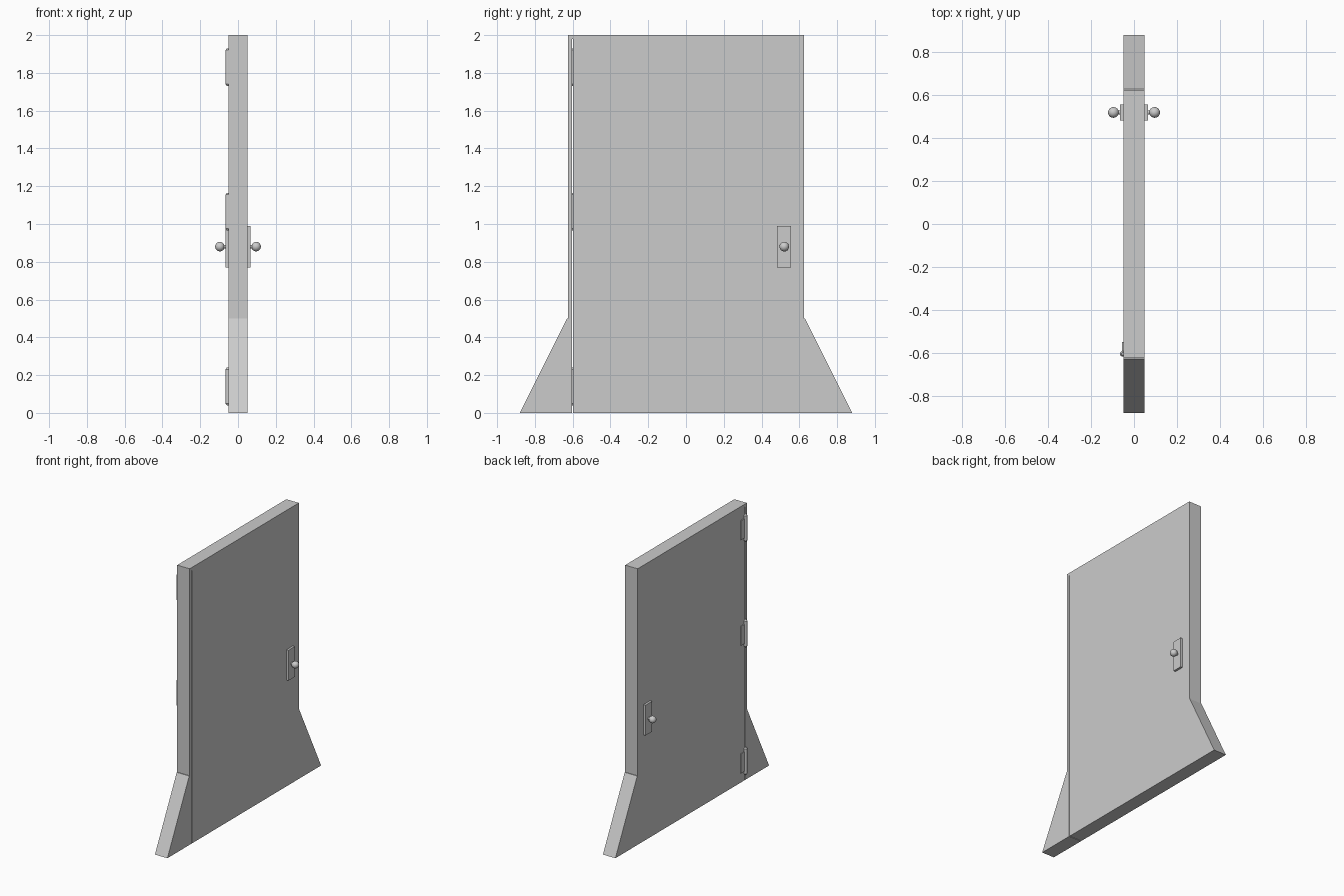
import bpy, bmesh
from math import pi

if "Cube" in bpy.data.objects:
    bpy.data.objects.remove(bpy.data.objects["Cube"])


def make_object(name, bm):
    bmesh.ops.recalc_face_normals(bm, faces=bm.faces)
    mesh = bpy.data.meshes.new(name)
    bm.to_mesh(mesh)
    bm.free()
    obj = bpy.data.objects.new(name, mesh)
    bpy.context.collection.objects.link(obj)
    return obj


def extrude_x(name, outline, x0, x1):
    """Extrude a (y, z) outline from x0 to x1."""
    bm = bmesh.new()
    face = bm.faces.new([bm.verts.new((x0, y, z)) for y, z in outline])
    new = bmesh.ops.extrude_face_region(bm, geom=[face])["geom"]
    bmesh.ops.translate(bm, vec=(x1 - x0, 0, 0),
                        verts=[v for v in new if isinstance(v, bmesh.types.BMVert)])
    bmesh.ops.triangulate(bm, faces=[f for f in bm.faces if len(f.verts) > 4])
    return make_object(name, bm)


def box(name, x0, x1, y0, y1, z0, z1):
    return extrude_x(name, [(y0, z0), (y1, z0), (y1, z1), (y0, z1)], x0, x1)


def smooth(obj):
    bpy.ops.object.select_all(action='DESELECT')
    obj.select_set(True)
    bpy.context.view_layer.objects.active = obj
    bpy.ops.object.shade_smooth_by_angle(angle=0.6)


# Door slab with flared feet and a narrow slit along the hinge side
extrude_x("door_slab", [
    (-0.88, 0), (-0.603, 0), (-0.603, 1.98), (-0.598, 1.98), (-0.598, 0),
    (0.88, 0), (0.63, 0.5), (0.625, 0.5), (0.625, 2),
    (-0.625, 2), (-0.625, 0.5), (-0.63, 0.5)], -0.05, 0.05)

# Handle plate, stem and round knob on both faces
for side, label in ((1, "right"), (-1, "left")):
    x0, x1 = sorted((side * 0.049, side * 0.066))
    box(f"handle_plate_{label}", x0, x1, 0.483, 0.557, 0.77, 0.99)

    bpy.ops.mesh.primitive_cylinder_add(vertices=24, radius=0.01, depth=0.03,
                                        location=(side * 0.077, 0.52, 0.88),
                                        rotation=(0, pi / 2, 0))
    bpy.context.object.name = f"knob_stem_{label}"
    smooth(bpy.context.object)

    bpy.ops.mesh.primitive_uv_sphere_add(segments=32, ring_count=16, radius=0.025,
                                         location=(side * 0.096, 0.52, 0.88))
    bpy.context.object.name = f"knob_{label}"
    bpy.ops.object.shade_smooth()

# Three hinges on the left face: barrel with tapered ends, and a thin leaf
for i, z in enumerate((0.14, 1.065, 1.83)):
    bm = bmesh.new()
    rings = []
    for radius, dz in ((0.006, -0.1), (0.013, -0.09), (0.013, 0.09), (0.006, 0.1)):
        ring = bmesh.ops.create_circle(bm, segments=16, radius=radius)["verts"]
        bmesh.ops.translate(bm, verts=ring, vec=(-0.053, -0.605, z + dz))
        rings.append(ring)
    for low, high in zip(rings, rings[1:]):
        for k in range(16):
            n = (k + 1) % 16
            bm.faces.new((low[k], low[n], high[n], high[k]))
    bm.faces.new(rings[0])
    bm.faces.new(rings[-1])
    smooth(make_object(f"hinge_barrel_{i}", bm))
    box(f"hinge_leaf_{i}", -0.056, -0.049, -0.605, -0.55, z - 0.07, z + 0.07)
